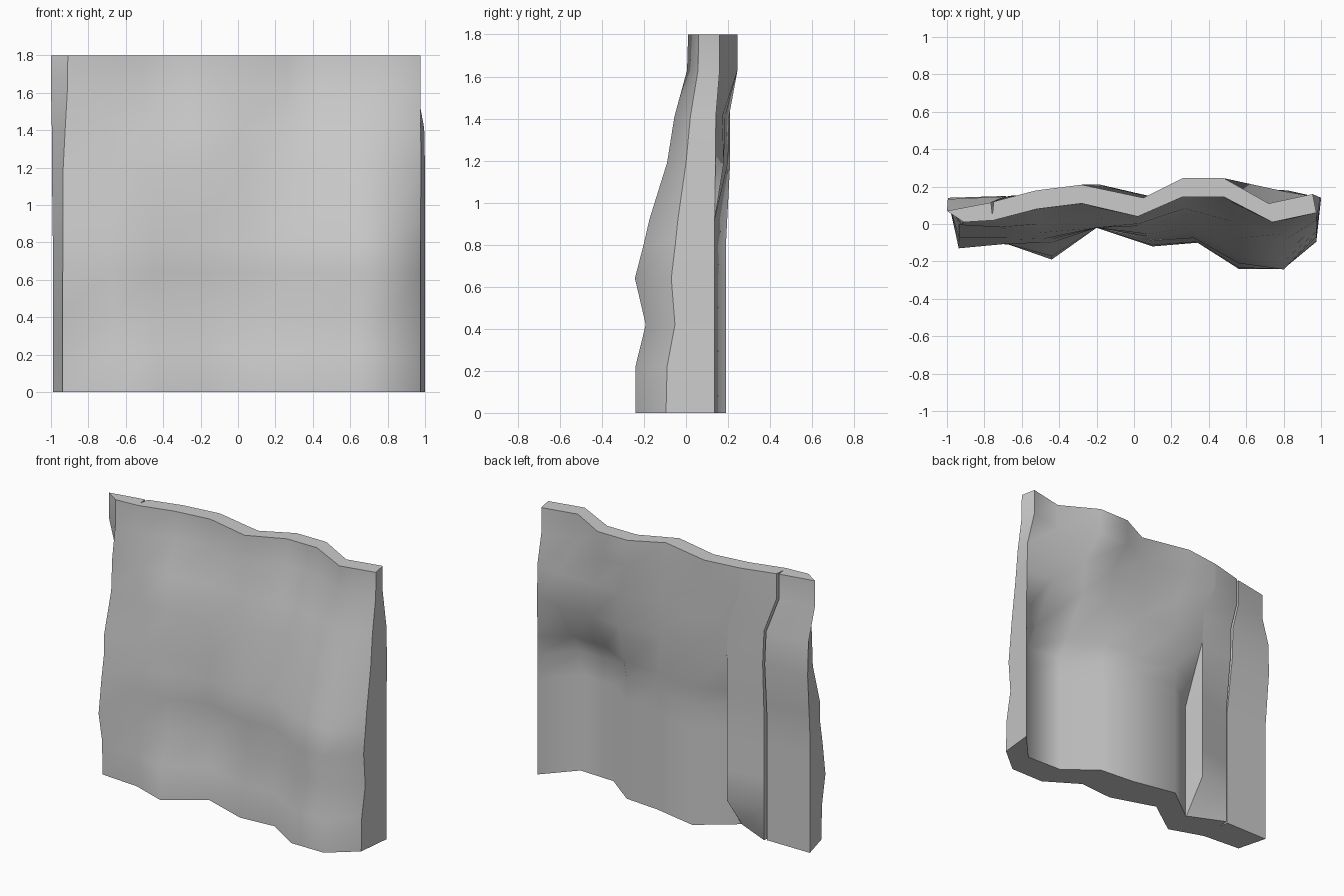
import bpy, bmesh, math

if "Cube" in bpy.data.objects:
    bpy.data.objects.remove(bpy.data.objects["Cube"])

# Front outlines (left to right): foot, lower bulge, upper middle, top
FRONT = [
    [(-.937, -.09), (-.67, -.11), (-.44, -.19), (-.2, -.02), (.1, -.12),
     (.34, -.1), (.56, -.24), (.8, -.24), (.975, -.095)],
    [(-.937, -.1), (-.67, -.105), (-.44, -.1), (-.2, -.02), (.1, -.09),
     (.32, -.075), (.56, -.21), (.8, -.243), (.975, -.07)],
    [(-.935, .0), (-.68, -.03), (-.5, -.047), (-.2, -.02), (.04, -.01),
     (.28, .05), (.56, -.075), (.8, -.09), (.978, 0)],
    [(-.91, .01), (-.75, .02), (-.52, .08), (-.28, .11), (.02, .04),
     (.26, .145), (.48, .145), (.74, .01), (.975, .06)],
]

# Back outlines (right to left): foot, middle, top; each includes the step and slit
BACK = [
    [(1, .135), (.82, -.06), (.57, -.05), (.36, .11), (.12, .13), (-.18, .19),
     (-.418, .01), (-.422, .17), (-.66, .12), (-.667, .05), (-.675, .11), (-.99, .11)],
    [(1, .14), (.82, .18), (.57, .18), (.36, .2), (.08, .15), (-.18, .21),
     (-.418, .17), (-.422, .17), (-.67, .15), (-.68, .08), (-.685, .15), (-.995, .14)],
    [(.955, .16), (.72, .11), (.48, .245), (.26, .245), (.05, .14), (-.28, .21),
     (-.518, .18), (-.522, .18), (-.75, .12), (-.757, .05), (-.765, .115), (-1, .07)],
]

# Height, front blend (0..3), back blend (0..2), front inset, left edge shift
ROWS = [(0, 0, 0, 0, 0), (.22, .2, 0, 0, 0), (.42, .5, 0, .05, -.085),
        (.64, 1, 0, 0, 0), (.8, 1.27, 0, 0, 0), (.92, 1.45, .3, 0, -.02),
        (1.19, 2, 1, 0, 0), (1.41, 2.45, 1.1, -.01, 0), (1.63, 2.95, 2, 0, 0),
        (1.8, 3, 2, 0, 0)]


def blend(outlines, t):
    k = min(int(t), len(outlines) - 2)
    return [[p + (q - p) * (t - k) for p, q in zip(m, n)]
            for m, n in zip(outlines[k], outlines[k + 1])]


def outline(z, front_t, back_t, inset, shift):
    front, back = blend(FRONT, front_t), blend(BACK, back_t)
    for p in front:
        p[1] += inset
    front[0][1] += shift
    front[-1][1] -= inset * .4
    if z == 0:
        back[7][1] = .012          # step tapers away at the foot
    return [(x, y, z) for x, y in front + back]


# Wall slab lofted through the outlines
bm = bmesh.new()
loops = [[bm.verts.new(p) for p in outline(*r)] for r in ROWS]
n = len(loops[0])
ends = (len(FRONT[0]) - 1, n - 1)   # columns that form the two side walls
for lo, hi in zip(loops, loops[1:]):
    for i in range(n):
        j = (i + 1) % n
        bm.faces.new((lo[i], lo[j], hi[j], hi[i]))
bm.faces.new(loops[0][::-1])
bm.faces.new(loops[-1])
bmesh.ops.recalc_face_normals(bm, faces=bm.faces)
corners = {v for loop in loops for e in ends for v in (loop[e], loop[(e + 1) % n])}
border = [e for e in bm.edges if e.verts[0] in corners and e.verts[1] in corners
          and abs(e.verts[0].co.z - e.verts[1].co.z) > .01]

mesh = bpy.data.meshes.new("rock_wall")
bm.edges.index_update()
sharp = [e.index for e in border]
bm.to_mesh(mesh)
bm.free()
wall = bpy.data.objects.new("rock_wall", mesh)
bpy.context.collection.objects.link(wall)
bpy.context.view_layer.objects.active = wall
wall.select_set(True)
bpy.ops.object.shade_smooth_by_angle(angle=math.radians(55))
# Crisp edges along both side walls
for i in sharp:
    mesh.edges[i].use_edge_sharp = True
